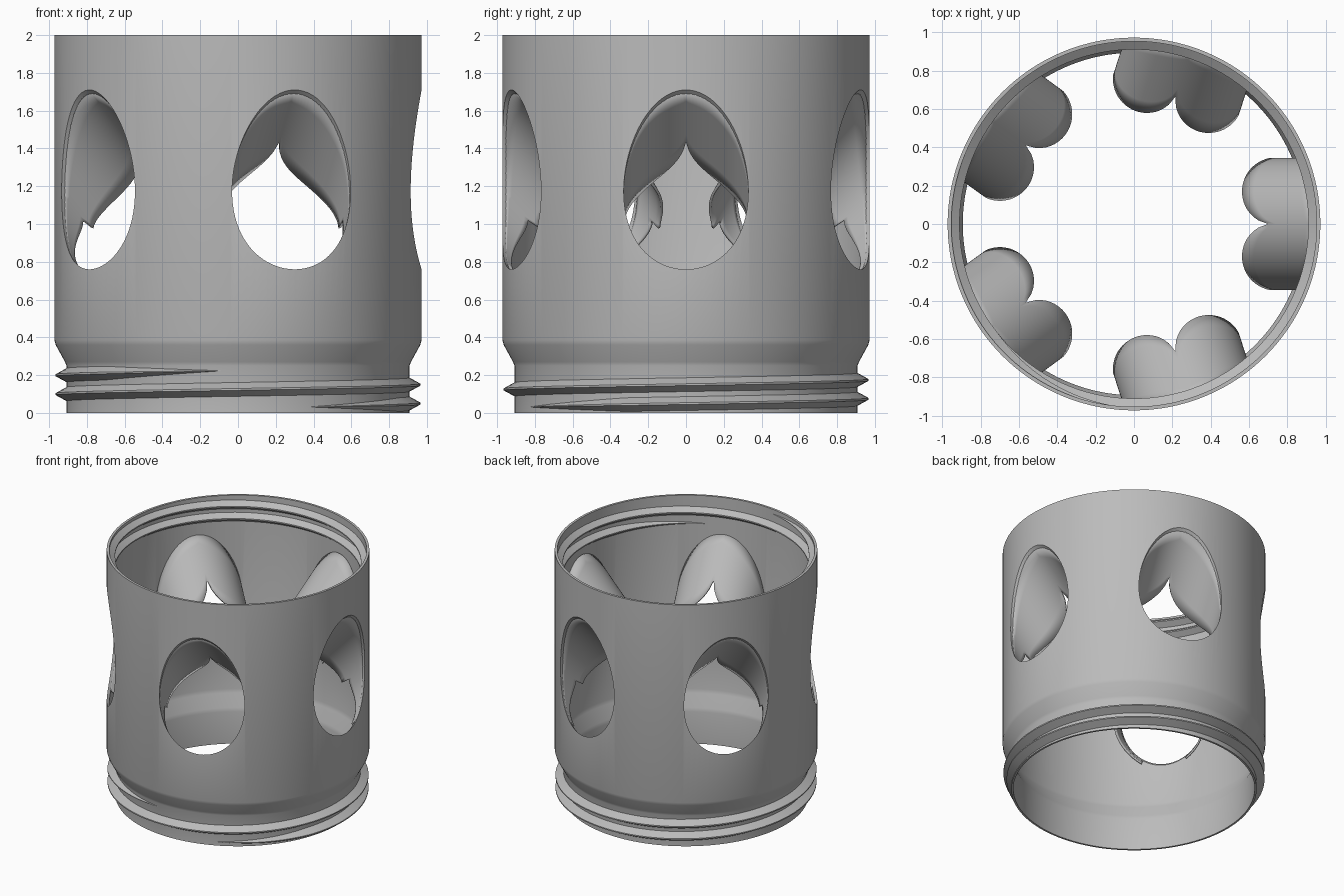
import bpy, bmesh, math
from mathutils import Matrix

cube = bpy.data.objects.get("Cube")
if cube:
    bpy.data.objects.remove(cube)

GREY = (0.5, 0.5, 0.5, 1)
mat = bpy.data.materials.new("plain_grey")
mat.use_nodes = True
mat.diffuse_color = GREY
mat.node_tree.nodes["Principled BSDF"].inputs["Base Color"].default_value = GREY

OUTER, BORE, NECK = 0.972, 0.953, 0.908
HALF_W, HALF_H, HOLE_Z, SLOPE = 0.33, 0.475, 1.235, 1.05
LOBE_T, LOBE_R, LOBE_RAD = 0.165, 0.74, 0.168


def make(name, bm, recalc=True):
    if recalc:
        bmesh.ops.recalc_face_normals(bm, faces=bm.faces)
    me = bpy.data.meshes.new(name)
    bm.to_mesh(me)
    bm.free()
    me.materials.append(mat)
    ob = bpy.data.objects.new(name, me)
    bpy.context.collection.objects.link(ob)
    return ob


def activate(ob):
    bpy.ops.object.select_all(action='DESELECT')
    ob.select_set(True)
    bpy.context.view_layer.objects.active = ob


def skin(bm, rings, closed_path=False, closed_ring=True):
    """Join consecutive rows of vertices with quads."""
    for i in range(len(rings) - (0 if closed_path else 1)):
        a, b = rings[i], rings[(i + 1) % len(rings)]
        n = len(a)
        for j in range(n if closed_ring else n - 1):
            k = (j + 1) % n
            bm.faces.new((a[j], b[j], b[k], a[k]))


def polar(r, a, z):
    return (r * math.cos(a), r * math.sin(a), z)


def slanted(t, dz, r):
    """Point on the inward-falling oval duct at radial distance r."""
    return (r, t, HOLE_Z + dz - SLOPE * (OUTER - r))


# Hollow sleeve with a narrow neck at the bottom
def sleeve():
    profile = [(0.893, 0), (NECK, 0), (NECK, 0.25), (0.916, 0.27), (0.965, 0.36),
               (OUTER, 0.385), (OUTER, 2), (BORE, 2), (BORE, 0.42), (0.945, 0.39),
               (0.9, 0.29), (0.893, 0.26)]
    bm = bmesh.new()
    n = 160
    rings = [[bm.verts.new(polar(r, math.tau * i / n, z)) for r, z in profile]
             for i in range(n)]
    skin(bm, rings, closed_path=True)
    return make("sleeve", bm)


# Slanted oval prism that opens one window
def window_cutter(turn):
    bm = bmesh.new()
    n = 80
    rings = []
    for r in (1.1, 0.84):
        rings.append([bm.verts.new(slanted(HALF_W * math.sin(p), HALF_H * math.cos(p), r))
                      for p in (math.tau * i / n for i in range(n))])
    skin(bm, rings)
    for ring in rings:
        bm.faces.new(ring)
    bm.transform(Matrix.Rotation(turn, 4, 'Z'))
    ob = make("window_cutter", bm)
    ob.hide_render = True
    return ob


# Thin hood behind a window, ending in two round lobes
def hood(name, turn):
    bm = bmesh.new()
    n, steps, limit = 96, 6, math.radians(150)
    rows = []
    for i in range(n + 1):
        p = limit * (2 * i / n - 1)
        t, dz = HALF_W * math.sin(p), HALF_H * math.cos(p)
        start = math.sqrt((BORE + 0.002) ** 2 - t * t)
        reach = math.sqrt(max(0, LOBE_RAD ** 2 - (abs(t) - LOBE_T) ** 2))
        end = LOBE_R - reach if dz > 0 else LOBE_R + reach
        end = min(end, start - 0.004)
        rows.append([bm.verts.new(slanted(t, dz, start + (end - start) * s / steps))
                     for s in range(steps + 1)])
    skin(bm, rows, closed_ring=False)
    bm.transform(Matrix.Rotation(turn, 4, 'Z'))
    ob = make(name, bm, recalc=False)
    mod = ob.modifiers.new("thickness", 'SOLIDIFY')
    mod.thickness = 0.014
    mod.offset = 1
    return ob


# Helical ridge with a V section that fades out at both ends
def thread(name, base, crest, z0, start_deg, span_deg, pitch, half):
    bm = bmesh.new()
    n = span_deg // 3
    rings = []
    for i in range(n + 1):
        d = span_deg * i / n
        fade = max(0.04, min(1, d / 50, (span_deg - d) / 50))
        a = math.radians(start_deg + d)
        z = z0 + pitch * d / 360
        h, tip = half * fade, base + (crest - base) * fade
        section = [(base, -h), (tip, -0.12 * h), (tip, 0.12 * h), (base, h)]
        rings.append([bm.verts.new(polar(r, a, max(0.001, z + o))) for r, o in section])
    skin(bm, rings)
    bm.faces.new(rings[0])
    bm.faces.new(rings[-1])
    return make(name, bm)


body = sleeve()
parts = [body]
for k in range(5):
    turn = math.tau * k / 5
    cutter = window_cutter(turn)
    mod = body.modifiers.new("window", 'BOOLEAN')
    mod.operation = 'DIFFERENCE'
    mod.solver = 'EXACT'
    mod.object = cutter
    activate(body)
    bpy.ops.object.modifier_apply(modifier=mod.name)
    bpy.data.objects.remove(cutter)
    parts.append(hood(f"window_hood_{k + 1}", turn))

parts.append(thread("neck_thread", NECK - 0.006, 0.966, 0.03, -70, 699, 0.1, 0.04))
parts.append(thread("mouth_thread", BORE + 0.006, 0.91, 1.77, -70, 699, 0.1, 0.04))

for ob in parts:
    activate(ob)
    bpy.ops.object.shade_smooth_by_angle(angle=math.radians(30))
